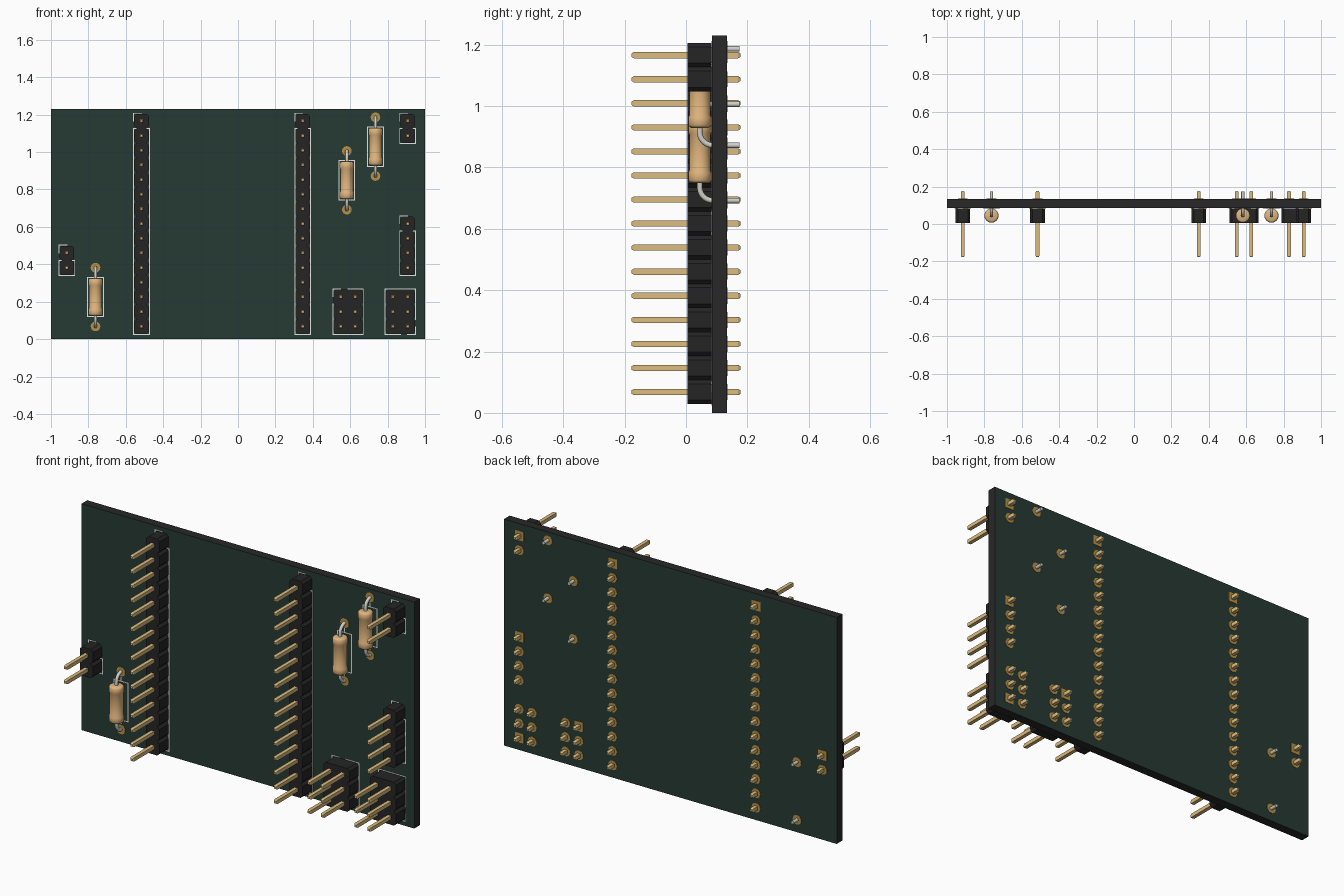
import bpy, bmesh, math
from mathutils import Vector, Matrix

cube = bpy.data.objects.get("Cube")
if cube:
    bpy.data.objects.remove(cube, do_unlink=True)

P = 0.0784                # pin pitch
FRONT, BACK = 0.085, 0.134  # board faces
HEIGHT = 1.23


def material(name, rgb):
    m = bpy.data.materials.new(name)
    m.use_nodes = True
    m.diffuse_color = (*rgb, 1)
    bsdf = next(n for n in m.node_tree.nodes if n.type == 'BSDF_PRINCIPLED')
    bsdf.inputs["Base Color"].default_value = (*rgb, 1)
    return m


GREEN = material("board green", (0.0194, 0.042, 0.032))
EDGE = material("board edge grey", (0.021, 0.021, 0.021))
BLACK = material("black plastic", (0.0194, 0.0186, 0.0186))
GOLD = material("pin gold", (0.71, 0.504, 0.21))
PAD = material("pad copper", (0.485, 0.283, 0.061))
TAN = material("resistor tan", (0.754, 0.464, 0.207))
STEEL = material("lead steel", (0.645, 0.638, 0.572))
WHITE = material("print white", (0.8, 0.8, 0.78))


def finish(name, bm, *mats, smooth=False):
    bmesh.ops.recalc_face_normals(bm, faces=bm.faces)
    me = bpy.data.meshes.new(name)
    bm.to_mesh(me)
    bm.free()
    for m in mats:
        me.materials.append(m)
    ob = bpy.data.objects.new(name, me)
    bpy.context.collection.objects.link(ob)
    if smooth:
        bpy.ops.object.select_all(action='DESELECT')
        ob.select_set(True)
        bpy.context.view_layer.objects.active = ob
        bpy.ops.object.shade_smooth_by_angle(angle=math.radians(35))
    return ob


def box(bm, x0, x1, y0, y1, z0, z1):
    mat = Matrix.LocRotScale(((x0 + x1) / 2, (y0 + y1) / 2, (z0 + z1) / 2), None,
                             (abs(x1 - x0), abs(y1 - y0), abs(z1 - z0)))
    bmesh.ops.create_cube(bm, size=1, matrix=mat)


def loft(bm, rings):
    """Closed solid through rings of points."""
    rings = [[bm.verts.new(p) for p in r] for r in rings]
    n = len(rings[0])
    for a, b in zip(rings, rings[1:]):
        for i in range(n):
            bm.faces.new((a[i], a[(i + 1) % n], b[(i + 1) % n], b[i]))
    bm.faces.new(rings[0])
    bm.faces.new(rings[-1][::-1])


def disc(bm, x, z, y0, y1, r, n=16):
    loft(bm, [[(x + r * math.cos(t), y, z + r * math.sin(t))
               for t in (2 * math.pi * i / n for i in range(n))] for y in (y0, y1)])


def line(bm, x0, z0, x1, z1, w=0.0025):
    """Thin printed line on the board front."""
    box(bm, min(x0, x1) - w, max(x0, x1) + w, FRONT - 0.0015, FRONT + 0.001,
        min(z0, z1) - w, max(z0, z1) + w)


def outline(bm, x0, z0, x1, z1):
    for a in ((x0, z0, x1, z0), (x0, z1, x1, z1), (x0, z0, x0, z1), (x1, z0, x1, z1)):
        line(bm, *a)


def pads(bm, x, z, square=False):
    for y0, y1 in ((FRONT - 0.002, FRONT + 0.001), (BACK - 0.001, BACK + 0.002)):
        if square:
            box(bm, x - 0.026, x + 0.026, y0, y1, z - 0.026, z + 0.026)
        else:
            disc(bm, x, z, y0, y1, 0.026)


# Board: green faces, dark cut edges
bm = bmesh.new()
box(bm, -1, 1, FRONT, BACK, 0, HEIGHT)
for f in bm.faces:
    f.material_index = 0 if abs(f.normal.y) > 0.5 else 1
finish("circuit_board", bm, GREEN, EDGE)

pad_bm, print_bm = bmesh.new(), bmesh.new()


def header(name, xs, top, rows, first):
    """Pin header: chamfered plastic segments, square pins, pads and outline."""
    body, pins = bmesh.new(), bmesh.new()
    cx = sum(xs) / len(xs)
    hw, hz, c = P * len(xs) / 2, P / 2, 0.013
    zs = [top - P * i for i in range(rows)]
    for z in zs:
        octagon = [(-hw, hz - c), (-hw + c, hz), (hw - c, hz), (hw, hz - c),
                   (hw, c - hz), (hw - c, -hz), (c - hw, -hz), (-hw, c - hz)]
        loft(body, [[(cx + a, y, z + b) for a, b in octagon] for y in (0.005, FRONT - 0.002)])
        for x in xs:
            loft(pins, [[(x + h * i, y, z + h * j) for i, j in ((-1, -1), (1, -1), (1, 1), (-1, 1))]
                        for y, h in ((-0.177, 0.006), (-0.17, 0.01), (0.17, 0.01), (0.177, 0.006))])
            pads(pad_bm, x, z, (x, z) == (xs[first[0]], zs[first[1]]))
    finish(name + "_housing", body, BLACK)
    finish(name + "_pins", pins, GOLD)
    # printed outline, split at the first pin
    g, low, high = hw + 0.003, zs[-1] - hz - 0.003, top + hz + 0.003
    if len(xs) == 1:
        outline(print_bm, cx - g, low, cx + g, top - hz)
        line(print_bm, cx - g, high, cx, high)
        line(print_bm, cx - g, top, cx - g, high)
    else:
        s = -1 if first[0] == 0 else 1      # side of the first pin
        zf, zo = (high, low) if first[1] == 0 else (low, high)
        t = 1 if zf == high else -1
        line(print_bm, cx - g, zo, cx + g, zo)
        line(print_bm, cx - s * g, low, cx - s * g, high)
        line(print_bm, cx, zf, cx - s * g, zf)
        line(print_bm, cx + s * g, zo, cx + s * g, zf - t * P)
        line(print_bm, cx + s * g, zf, cx + s * P / 2, zf)
        line(print_bm, cx + s * g, zf, cx + s * g, zf - t * P / 2)


Z0 = 0.068
header("left_long_header", [-0.516], Z0 + 14 * P, 15, (0, 0))
header("right_long_header", [0.346], Z0 + 14 * P, 15, (0, 0))
header("side_header", [0.907], Z0 + 7 * P, 4, (0, 0))
header("top_corner_header", [0.907], Z0 + 14 * P, 2, (0, 0))
header("far_side_header", [-0.915], Z0 + 5 * P, 2, (0, 0))
header("inner_double_header", [0.549, 0.549 + P], Z0 + 2 * P, 3, (0, 0))
header("corner_double_header", [0.829, 0.829 + P], Z0 + 2 * P, 3, (1, 2))


def resistor(name, x, z):
    """Turned body with two bent wire leads."""
    cy, n = 0.045, 24
    half = [(0.100, 0.028), (0.097, 0.034), (0.091, 0.038), (0.066, 0.038), (0.059, 0.0345)]
    prof = half + [(-a, r) for a, r in reversed(half)]
    bm = bmesh.new()
    loft(bm, [[(x + r * math.cos(t), cy + r * math.sin(t), z + a)
               for t in (2 * math.pi * i / n for i in range(n))] for a, r in prof])
    finish(name + "_body", bm, TAN, smooth=True)

    leads, r, bend, reach = bmesh.new(), 0.009, 0.042, 0.157
    for s in (1, -1):
        path = [(cy, 0.095, 0.0)]
        for k in range(9):
            t = math.pi / 2 * k / 8
            path.append((cy + bend * math.sin(t) * 1.0, 0, t))
            path[-1] = (cy + bend * (1 - math.cos(t)), reach - bend + bend * math.sin(t), t)
        path.append((0.175, reach, math.pi / 2))
        rings = []
        for y, a, t in path:
            side = Vector((0, math.sin(t - math.pi / 2), s * math.cos(t - math.pi / 2)))
            centre = Vector((x, y, z + s * a))
            rings.append([centre + Vector((r * math.cos(q), 0, 0)) + side * r * math.sin(q)
                          for q in (2 * math.pi * i / 12 for i in range(12))])
        loft(leads, rings)
        pads(pad_bm, x, z + s * reach)
        line(print_bm, x, z + s * 0.105, x, z + s * 0.126)
    finish(name + "_leads", leads, STEEL, smooth=True)
    outline(print_bm, x - 0.042, z - 0.105, x + 0.042, z + 0.105)


resistor("upper_resistor", 0.735, 1.029)
resistor("middle_resistor", 0.582, 0.849)
resistor("lower_resistor", -0.762, 0.225)

finish("solder_pads", pad_bm, PAD)
finish("printed_outlines", print_bm, WHITE)
